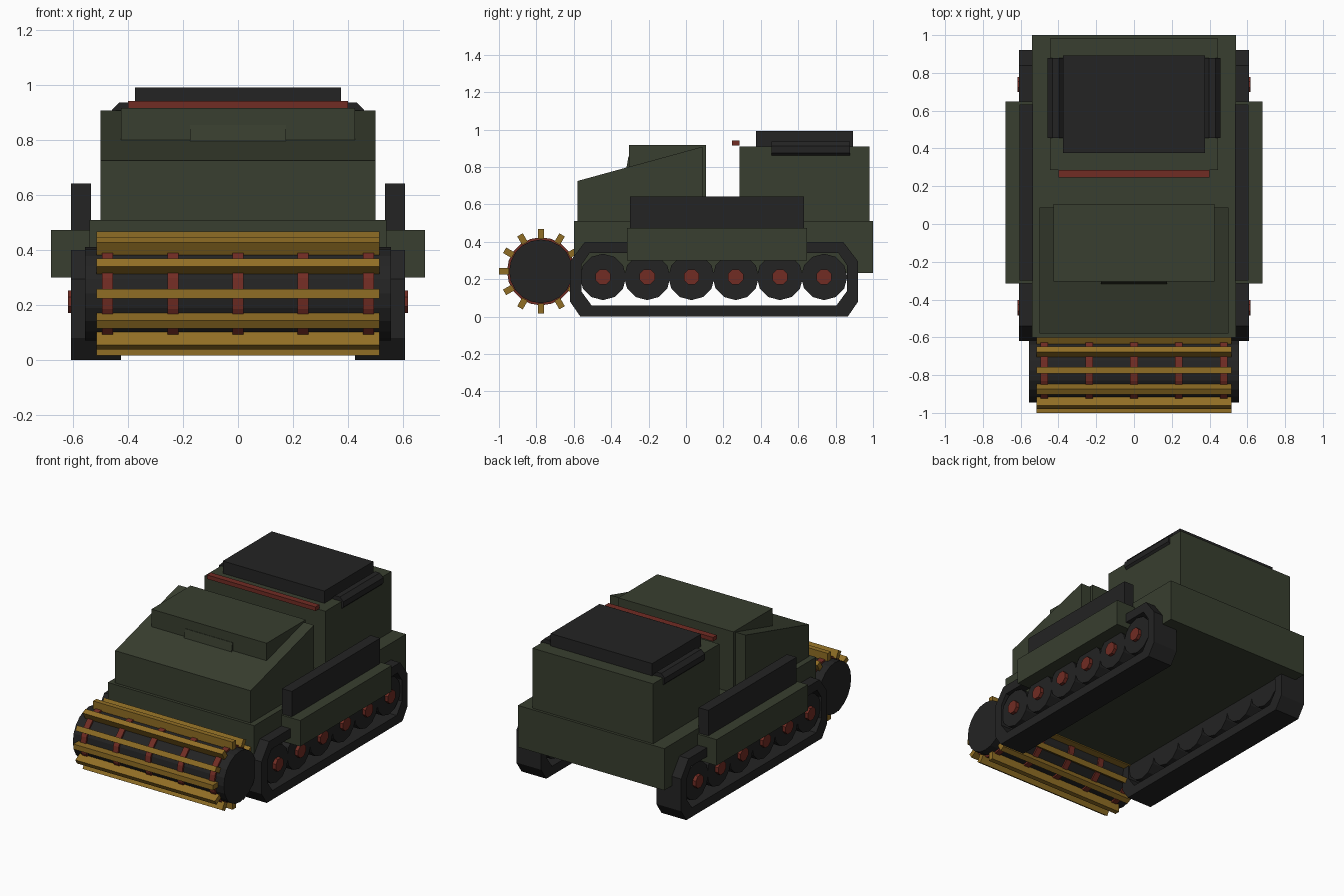
import bpy, bmesh, math
from mathutils import Matrix

if "Cube" in bpy.data.objects:
    bpy.data.objects.remove(bpy.data.objects["Cube"])


def material(name, rgb):
    m = bpy.data.materials.new(name)
    m.diffuse_color = (*rgb, 1)
    m.use_nodes = True
    m.node_tree.nodes["Principled BSDF"].inputs["Base Color"].default_value = m.diffuse_color
    return m


GREEN = material("olive_green", (0.040, 0.049, 0.029))
BLACK = material("charcoal", (0.017, 0.017, 0.017))
RED = material("rust_red", (0.165, 0.025, 0.017))
GOLD = material("dull_gold", (0.28, 0.155, 0.018))


def finish(name, bm, mat):
    bmesh.ops.recalc_face_normals(bm, faces=bm.faces)
    me = bpy.data.meshes.new(name)
    bm.to_mesh(me)
    bm.free()
    me.materials.append(mat)
    ob = bpy.data.objects.new(name, me)
    bpy.context.collection.objects.link(ob)
    return ob


def add_box(bm, x, y, z, rot=Matrix()):
    size = Matrix.Diagonal((x[1] - x[0], y[1] - y[0], z[1] - z[0], 1))
    mid = Matrix.Translation([(a + b) / 2 for a, b in (x, y, z)])
    bmesh.ops.create_cube(bm, size=1, matrix=rot @ mid @ size)


def box(name, x, y, z, mat):
    bm = bmesh.new()
    add_box(bm, x, y, z)
    return finish(name, bm, mat)


def prism(name, profile, x0, x1, mat):
    """Extrude a closed (y, z) outline along x."""
    bm = bmesh.new()
    f = bm.faces.new([bm.verts.new((x0, y, z)) for y, z in profile])
    ext = bmesh.ops.extrude_face_region(bm, geom=[f])["geom"]
    bmesh.ops.translate(bm, vec=(x1 - x0, 0, 0),
                        verts=[v for v in ext if isinstance(v, bmesh.types.BMVert)])
    return finish(name, bm, mat)


def cyl(name, centre, r, length, axis, sides, mat, turn=0.0):
    bm = bmesh.new()
    rot = Matrix.Rotation(math.pi / 2, 4, 'Y' if axis == 'X' else 'X')
    m = Matrix.Translation(centre) @ rot @ Matrix.Rotation(turn, 4, 'Z')
    bmesh.ops.create_cone(bm, cap_ends=True, segments=sides, radius1=r, radius2=r,
                          depth=length, matrix=m)
    return finish(name, bm, mat)


def span(s, a, b):
    return tuple(sorted((s * a, s * b)))


# Hull, sloped cab and roof hatch
box("hull", (-0.54, 0.54), (-0.6, 1.0), (0.232, 0.51), GREEN)
prism("cab", [(-0.58, 0.5), (-0.58, 0.725), (0.087, 0.908), (0.087, 0.5)], -0.5, 0.5, GREEN)
box("cab_hatch_box", (-0.425, 0.425), (-0.305, 0.107), (0.5, 0.917), GREEN)
prism("vision_plate", [(-0.303, 0.797), (-0.318, 0.797), (-0.308, 0.855), (-0.303, 0.855)],
      -0.175, 0.175, GREEN)

# Engine housing, black roof and red bar
box("engine_housing", (-0.445, 0.445), (0.285, 0.982), (0.5, 0.91), GREEN)
box("engine_roof", (-0.375, 0.375), (0.375, 0.892), (0.9, 0.992), BLACK)
box("red_bar", (-0.4, 0.4), (0.245, 0.287), (0.915, 0.942), RED)

# Track outlines
outer = [(-0.565, 0), (-0.62, 0.08), (-0.62, 0.295), (-0.54, 0.4),
         (0.84, 0.4), (0.92, 0.295), (0.92, 0.08), (0.865, 0)]
inner = [(-0.505, 0.06), (-0.56, 0.135), (-0.56, 0.275), (-0.515, 0.34),
         (0.815, 0.34), (0.86, 0.275), (0.86, 0.135), (0.805, 0.06)]


def track(name, x0, x1):
    bm = bmesh.new()
    rings = [[bm.verts.new((x, y, z)) for y, z in p]
             for x, p in ((x0, outer), (x1, outer), (x1, inner), (x0, inner))]
    n = len(outer)
    for k in range(4):
        a, b = rings[k], rings[(k + 1) % 4]
        for i in range(n):
            j = (i + 1) % n
            bm.faces.new((a[i], a[j], b[j], b[i]))
    finish(name, bm, BLACK)


# Running gear and side boxes, both sides
for s, side in ((1, "right"), (-1, "left")):
    track(f"track_{side}", *span(s, 0.425, 0.608))
    for i in range(6):
        y = -0.444 + i * 0.2365
        cyl(f"wheel_{side}_{i}", (s * 0.515, y, 0.212), 0.124, 0.16, 'X', 12, BLACK)
        cyl(f"hub_{side}_{i}", (s * 0.588, y, 0.212), 0.044, 0.06, 'X', 8, RED, math.pi / 8)
    box(f"side_skirt_{side}", span(s, 0.5, 0.68), (-0.315, 0.648), (0.3, 0.473), GREEN)
    box(f"stowage_rail_{side}", span(s, 0.535, 0.607), (-0.3, 0.632), (0.46, 0.642), BLACK)
    cyl(f"exhaust_{side}", (s * 0.414, 0.667, 0.893), 0.0475, 0.422, 'Y', 8, BLACK, math.pi / 8)

# Front roller: drum, red rings and gold bars
DY, DZ = -0.775, 0.242
cyl("roller_drum", (0, DY, DZ), 0.17, 1.114, 'X', 20, BLACK)
for i in range(5):
    cyl(f"roller_ring_{i}", ((i - 2) * 0.237, DY, DZ), 0.182, 0.04, 'X', 20, RED)
bm = bmesh.new()
for i in range(12):
    turn = Matrix.Translation((0, DY, DZ)) @ Matrix.Rotation(i * math.pi / 6, 4, 'X')
    add_box(bm, (-0.515, 0.515), (-0.017, 0.017), (0.172, 0.225), turn)
finish("roller_bars", bm, GOLD)
